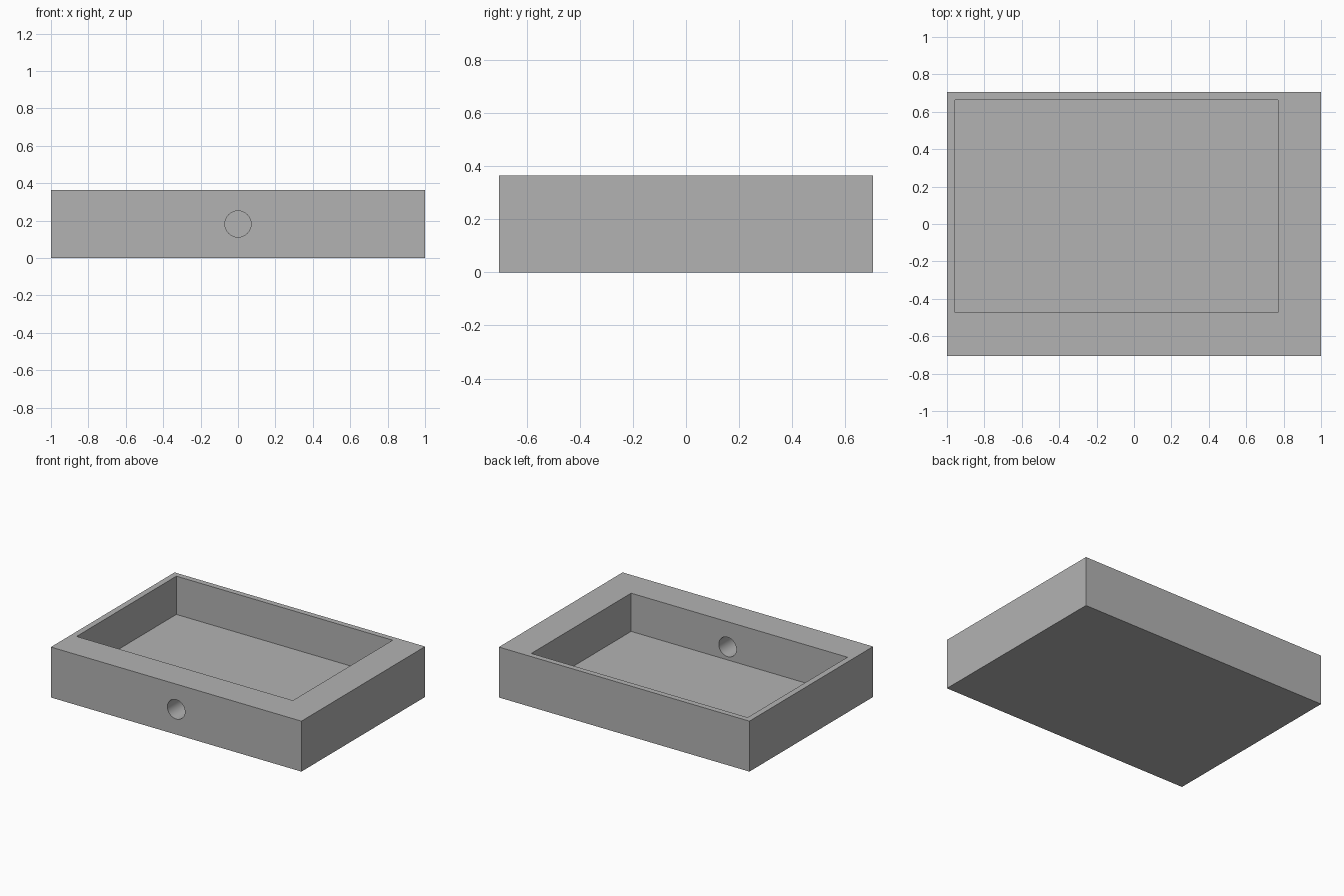
import bpy, math

if "Cube" in bpy.data.objects:
    bpy.data.objects.remove(bpy.data.objects["Cube"])

grey = bpy.data.materials.new("plain grey")
grey.diffuse_color = (0.45, 0.45, 0.45, 1)
grey.use_nodes = True
grey.node_tree.nodes["Principled BSDF"].inputs["Base Color"].default_value = grey.diffuse_color


def box(name, lo, hi):
    """Box between two opposite corners."""
    bpy.ops.mesh.primitive_cube_add(size=1, location=[(a + b) / 2 for a, b in zip(lo, hi)])
    obj = bpy.context.object
    obj.name = name
    obj.scale = [b - a for a, b in zip(lo, hi)]
    bpy.ops.object.transform_apply(location=False, rotation=False, scale=True)
    obj.data.materials.append(grey)
    return obj


def cut(target, cutter):
    """Subtract a hidden cutter and remove it."""
    cutter.hide_render = True
    mod = target.modifiers.new("cut", 'BOOLEAN')
    mod.operation = 'DIFFERENCE'
    mod.solver = 'EXACT'
    mod.object = cutter
    bpy.context.view_layer.objects.active = target
    bpy.ops.object.modifier_apply(modifier=mod.name)
    bpy.data.objects.remove(cutter, do_unlink=True)


# Solid block
tray = box("tray", (-1, -0.705, 0), (1, 0.705, 0.364))

# Off-centre pocket, open at the top
cut(tray, box("pocket_cutter", (-0.957, -0.474, 0.088), (0.77, 0.664, 0.5)))

# Round hole through the front wall only
bpy.ops.mesh.primitive_cylinder_add(vertices=64, radius=0.07, depth=0.5,
                                    location=(0, -0.6, 0.182), rotation=(math.pi / 2, 0, 0))
hole = bpy.context.object
hole.name = "hole_cutter"
hole.data.materials.append(grey)
cut(tray, hole)

# Smooth the bore, keep the box edges sharp
bpy.ops.object.select_all(action='DESELECT')
tray.select_set(True)
bpy.context.view_layer.objects.active = tray
bpy.ops.object.shade_smooth_by_angle(angle=math.radians(30))
